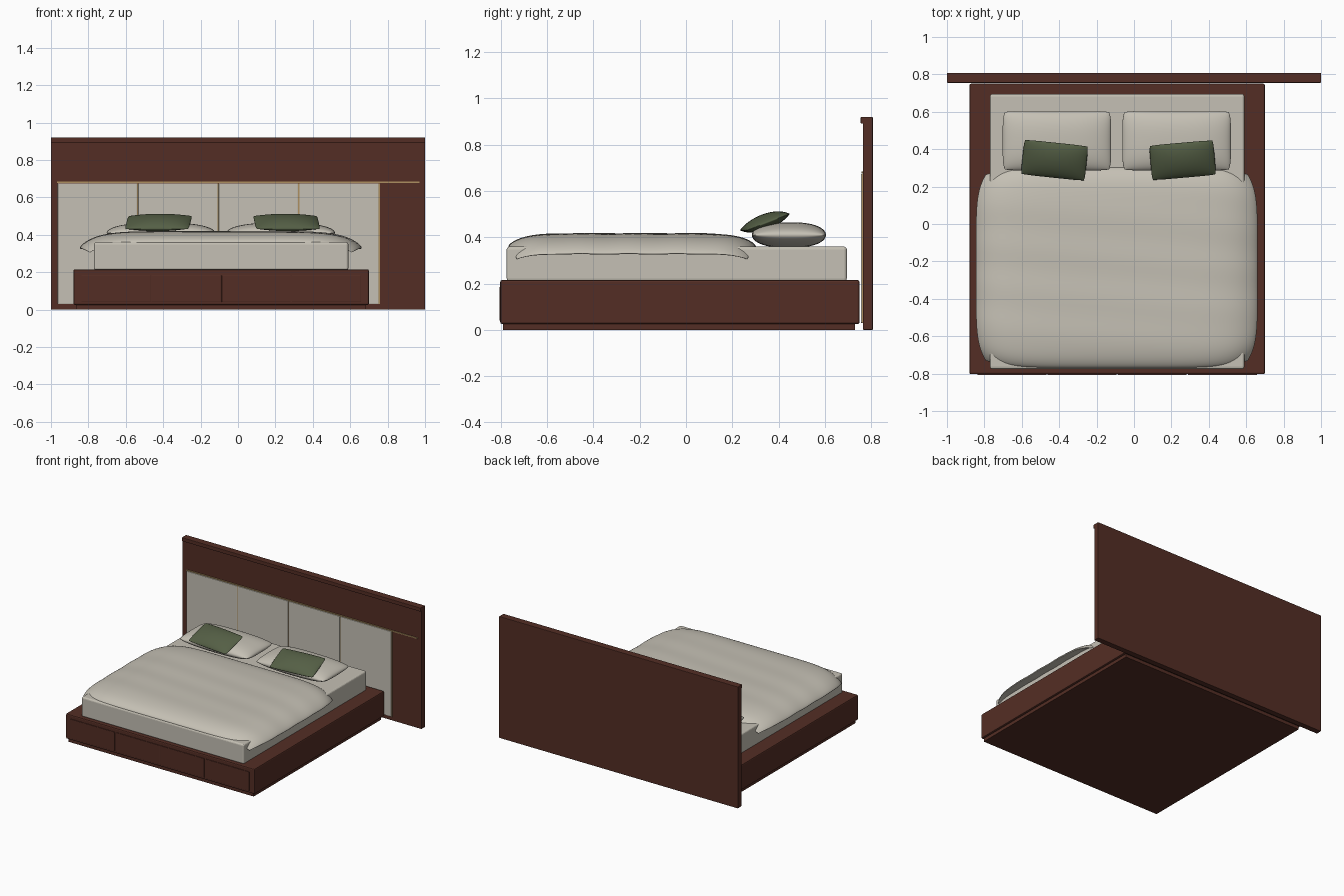
import bpy, bmesh, math
from mathutils import Matrix, Vector

if "Cube" in bpy.data.objects:
    bpy.data.objects.remove(bpy.data.objects["Cube"])


def material(name, r, g, b):
    m = bpy.data.materials.new(name)
    m.use_nodes = True
    m.diffuse_color = (r, g, b, 1)
    bsdf = next(n for n in m.node_tree.nodes if n.type == "BSDF_PRINCIPLED")
    bsdf.inputs["Base Color"].default_value = (r, g, b, 1)
    bsdf.inputs["Roughness"].default_value = 0.8
    return m


WOOD = material("dark_wood", 0.088, 0.027, 0.018)
LINEN = material("linen", 0.56, 0.53, 0.46)
GREEN = material("moss_green", 0.09, 0.115, 0.06)
BRASS = material("brass", 0.42, 0.28, 0.12)


def finish(name, bm, mat, smooth=False):
    mesh = bpy.data.meshes.new(name)
    bmesh.ops.recalc_face_normals(bm, faces=bm.faces)
    bm.to_mesh(mesh)
    bm.free()
    mesh.materials.append(mat)
    obj = bpy.data.objects.new(name, mesh)
    bpy.context.collection.objects.link(obj)
    if smooth:
        mesh.polygons.foreach_set("use_smooth", [True] * len(mesh.polygons))
    return obj


def box(name, x, y, z, mat, bevel=0.0, segments=2):
    """Box spanning the (min, max) pairs x, y and z."""
    bm = bmesh.new()
    bmesh.ops.create_cube(bm, size=1)
    for v in bm.verts:
        v.co = Vector(p[0] + (c + 0.5) * (p[1] - p[0]) for c, p in zip(v.co, (x, y, z)))
    obj = finish(name, bm, mat)
    if bevel:
        mod = obj.modifiers.new("Bevel", "BEVEL")
        mod.width = bevel
        mod.segments = segments
    return obj


def soft(name, place, half_x, half_y, mat, corner, centre_height, puff, cells=40):
    """Closed stuffed shape: two sheets around a middle surface, joined at the rim."""
    bm = bmesh.new()
    for side in (-1, 1):
        sheet = bmesh.ops.create_grid(bm, x_segments=cells, y_segments=cells, size=1)
        for vert in sheet["verts"]:
            u, v = (math.sin(c * math.pi / 2) for c in vert.co[:2])
            vert.co = (half_x * u * (1 - corner * v ** 6),
                       half_y * v * (1 - corner * u ** 6),
                       centre_height(u, v) + side * puff(u, v))
    bmesh.ops.remove_doubles(bm, verts=bm.verts, dist=0.0002)
    bmesh.ops.transform(bm, matrix=place, verts=bm.verts)
    return finish(name, bm, mat, True)


def rim(u, v, power, shape):
    return max(0, (1 - abs(u) ** power) * (1 - abs(v) ** power)) ** shape


# Headboard with top cap
box("headboard", (-1, 1), (0.765, 0.808), (0, 0.9), WOOD, 0.003)
box("headboard_cap", (-1, 1), (0.755, 0.808), (0.892, 0.92), WOOD, 0.003)

# Upholstered panels, with brass trim above and between them
width = 0.4305
for i in range(4):
    left = -0.967 + i * width
    box(f"headboard_panel_{i + 1}", (left + 0.003, left + width - 0.003),
        (0.756, 0.768), (0.03, 0.675), LINEN, 0.003)
    box(f"panel_trim_{i + 1}", (left + width - 0.003, left + width + 0.003),
        (0.76, 0.768), (0.03, 0.675), BRASS)
box("top_trim", (-0.967, 0.97), (0.758, 0.768), (0.677, 0.684), BRASS)

# Bed base on a recessed plinth
box("plinth", (-0.865, 0.685), (-0.79, 0.73), (0, 0.03), WOOD)
box("bed_base", (-0.88, 0.7), (-0.803, 0.75), (0.025, 0.215), WOOD, 0.008)

# Drawer fronts
for i in range(4):
    left = -0.84 + i * 0.375
    box(f"drawer_front_{i + 1}", (left + 0.003, left + 0.372),
        (-0.807, -0.795), (0.04, 0.185), WOOD, 0.002)

# Mattress
box("mattress", (-0.77, 0.59), (-0.775, 0.695), (0.21, 0.36), LINEN, 0.012, 3)


# Duvet, drooping over the long sides
def duvet_height(u, v):
    ripple = 0.0015 * math.sin(15 * v + 2 * u) * (1 - v ** 2)
    return 0.385 - 0.055 * u ** 8 - 0.025 * v ** 8 + ripple


soft("duvet", Matrix.Translation((-0.092, -0.233, 0)), 0.753, 0.535, LINEN, 0.07,
     duvet_height, lambda u, v: 0.033 * rim(u, v, 6, 0.5), 64)

# Pillows and tilted cushions
for side, px, cx, turn in (("right", -0.412, -0.425, -6), ("left", 0.228, 0.26, 5)):
    soft(f"{side}_pillow", Matrix.Translation((px, 0.445, 0.41)), 0.29, 0.16, LINEN, 0.04,
         lambda u, v: 0, lambda u, v: 0.055 * rim(u, v, 2.6, 0.5))
    place = (Matrix.Translation((cx, 0.341, 0.466))
             @ Matrix.Rotation(math.radians(turn), 4, "Z")
             @ Matrix.Rotation(math.radians(21), 4, "X"))
    soft(f"{side}_cushion", place, 0.172, 0.1, GREEN, 0.03,
         lambda u, v: 0, lambda u, v: 0.034 * rim(u, v, 2, 0.6), 28)
